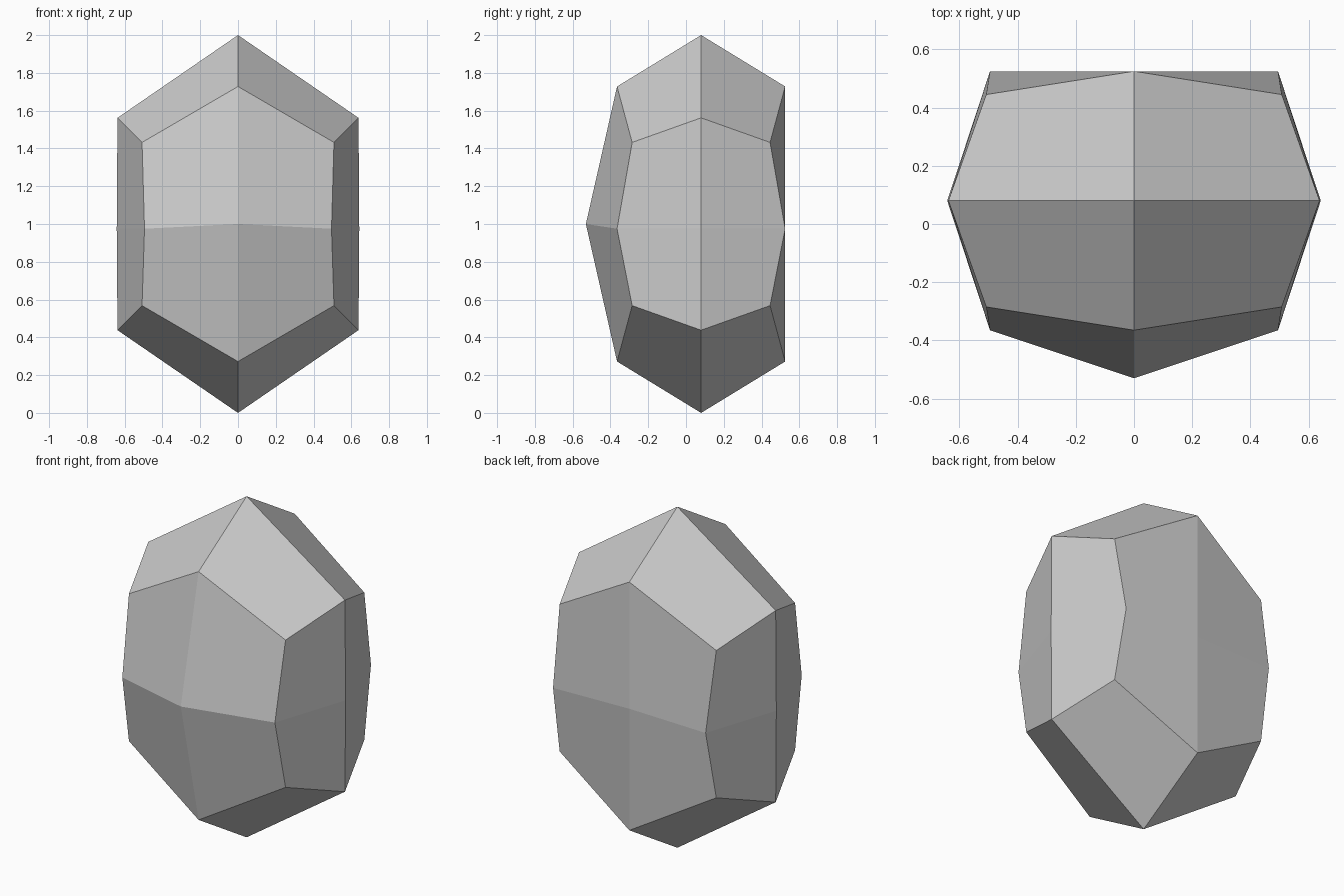
import bpy
import bmesh

# Remove the default cube
cube = bpy.data.objects.get("Cube")
if cube:
    bpy.data.objects.remove(cube, do_unlink=True)

CY = 0.08  # depth of the vertical axis through both tips


def make_material(name, rgb):
    mat = bpy.data.materials.new(name)
    mat.use_nodes = True
    mat.diffuse_color = (*rgb, 1)
    mat.node_tree.nodes["Principled BSDF"].inputs["Base Color"].default_value = (*rgb, 1)
    return mat


def ring(bm, side, corner, back, front):
    """Eight-sided loop, anticlockwise from +x; each point is (x, depth, z)."""
    (sx, sz), (cx, cd, cz) = side, corner
    points = [(sx, 0, sz), (cx, cd, cz), (0, *back), (-cx, cd, cz),
              (-sx, 0, sz), (-cx, -cd, cz), (0, *front), (cx, -cd, cz)]
    return [bm.verts.new((x, CY + y, z)) for x, y, z in points]


def shoulder(bm, flip):
    """Upper shoulder loop, or its mirror image about mid height."""
    h = (lambda z: 2 - z) if flip else (lambda z: z)
    return ring(bm, (0.638, h(1.562)), (0.508, 0.365, h(1.432)),
                (0.445, h(1.728)), (-0.445, h(1.728)))


bm = bmesh.new()
upper = shoulder(bm, False)
lower = shoulder(bm, True)
# Waist loop, with the front point pushed forward
waist = ring(bm, (0.642, 0.975), (0.495, 0.445, 0.975), (0.445, 0.985), (-0.61, 1.0))
top = bm.verts.new((0, CY, 2))
bottom = bm.verts.new((0, CY, 0))

# Belt facets between the waist and the shoulders, split outward from the ridges
for loop in (upper, lower):
    for i in range(0, 8, 2):
        for j in ((i + 1) % 8, i - 1):
            bm.faces.new((loop[i], waist[i], waist[j], loop[j]))

# Four kite-shaped facets at each tip
for tip, loop in ((top, upper), (bottom, lower)):
    for i in range(0, 8, 2):
        bm.faces.new((tip, loop[i], loop[i + 1], loop[(i + 2) % 8]))

bmesh.ops.recalc_face_normals(bm, faces=bm.faces)
mesh = bpy.data.meshes.new("faceted_stone")
bm.to_mesh(mesh)
bm.free()

mesh.materials.append(make_material("stone_grey", (0.6, 0.6, 0.6)))
stone = bpy.data.objects.new("faceted_stone", mesh)
bpy.context.collection.objects.link(stone)
